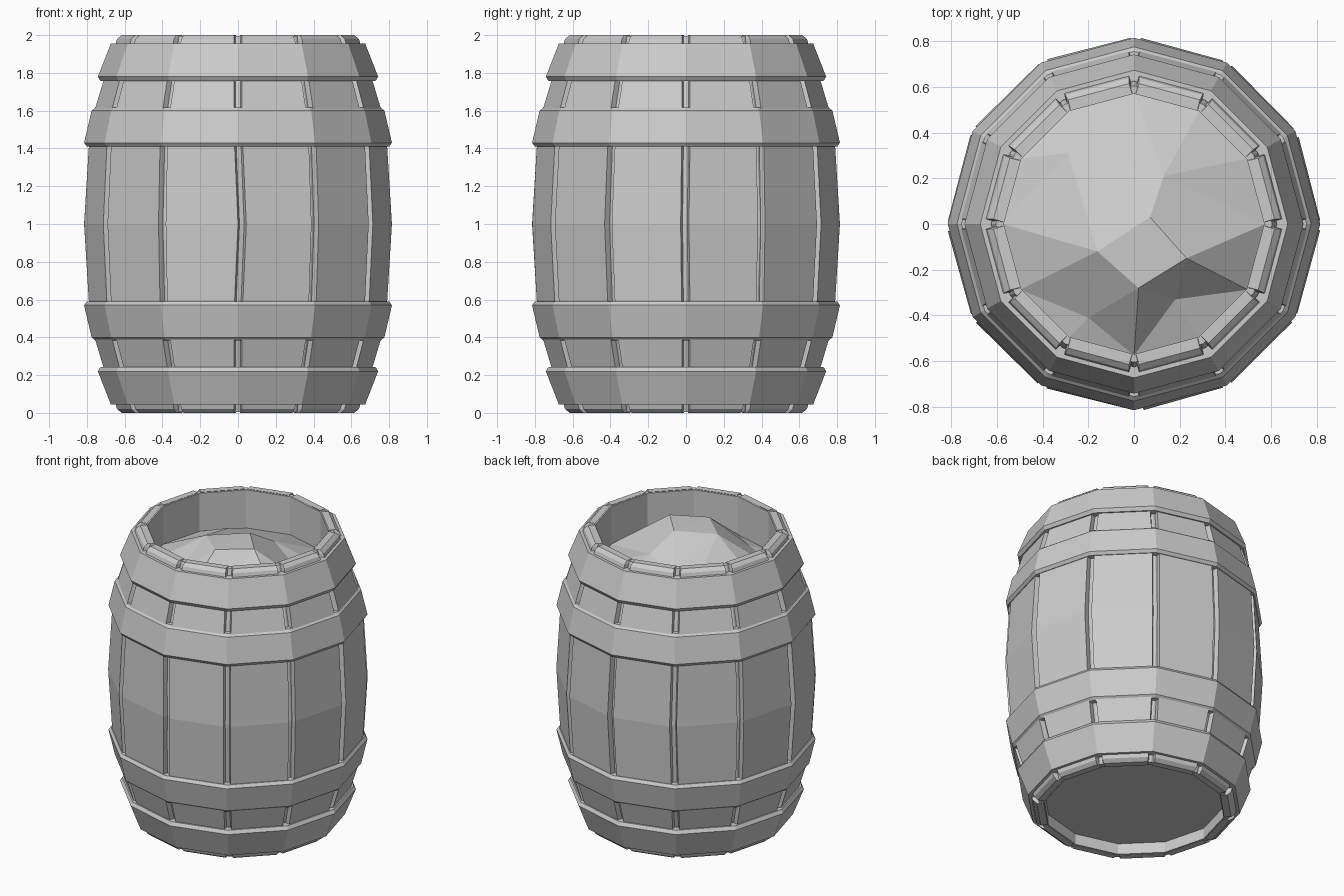
import bpy, bmesh, math, random
from mathutils import Vector, geometry

if "Cube" in bpy.data.objects:
    bpy.data.objects.remove(bpy.data.objects["Cube"])

random.seed(4)
SIDES = 12
STEP = 2 * math.pi / SIDES


def finish(bm, name):
    bmesh.ops.recalc_face_normals(bm, faces=bm.faces)
    me = bpy.data.meshes.new(name)
    bm.to_mesh(me)
    bm.free()
    ob = bpy.data.objects.new(name, me)
    bpy.context.collection.objects.link(ob)
    return ob


def polar(r, a, z):
    return (r * math.cos(a), r * math.sin(a), z)


def lathe(name, profile):
    """Spin a closed (radius, height) profile into a 12-sided ring."""
    bm = bmesh.new()
    rings = [[bm.verts.new(polar(r, i * STEP, z)) for r, z in profile] for i in range(SIDES)]
    n = len(profile)
    for i in range(SIDES):
        a, b = rings[i], rings[(i + 1) % SIDES]
        for j in range(n):
            k = (j + 1) % n
            bm.faces.new((a[j], b[j], b[k], a[k]))
    return finish(bm, name)


# Stave outline, lower half mirrored to the upper half
half = [(0.615, 0.0), (0.64, 0.02), (0.712, 0.24), (0.757, 0.39), (0.79, 0.59)]
outline = half + [(0.815, 1.0)] + [(r, 2 - z) for r, z in reversed(half)]

# Inner wall that shows between the staves
core_half = [(0.605, 0.005), (0.61, 0.02), (0.682, 0.24), (0.727, 0.39), (0.76, 0.59)]
core = core_half + [(0.785, 1.0)] + [(r, 2 - z) for r, z in reversed(core_half)]
lathe("inner_wall", core + [(0.57, 1.995), (0.57, 0.005)])


# Staves: slightly uneven boards with V-shaped gaps at the corners
def stave(index, lean_a, lean_b):
    bm = bmesh.new()
    loops = []
    for r, z in outline:
        w = max(0, 1 - abs(z - 1) / 0.5)
        gap = 0.022 / r
        a = index * STEP + gap + lean_a * w / r
        b = (index + 1) * STEP - gap + lean_b * w / r
        ri = 0.572 if z in (0.0, 2.0) else r - 0.045
        d = 0.012 / r
        loops.append([bm.verts.new(polar(*p, z)) for p in
                      ((r, a), (r, b), (ri, b + d), (ri, a - d))])
    for lo, hi in zip(loops, loops[1:]):
        for j in range(4):
            k = (j + 1) % 4
            bm.faces.new((lo[j], lo[k], hi[k], hi[j]))
    bm.faces.new(loops[0])
    bm.faces.new(loops[-1])
    finish(bm, f"stave_{index + 1}")


leans = [random.uniform(-0.012, 0.012) for _ in range(SIDES)]
leans[9] = 0.022
for i in range(SIDES):
    stave(i, leans[i], leans[(i + 1) % SIDES])

# Hoops: two at the top, mirrored to the bottom
end_hoop = [(0.66, 1.757), (0.728, 1.757), (0.742, 1.78), (0.673, 1.956), (0.625, 1.956)]
mid_hoop = [(0.74, 1.41), (0.80, 1.41), (0.815, 1.43), (0.775, 1.60), (0.755, 1.617), (0.70, 1.617)]
for name, prof in (("end_hoop", end_hoop), ("middle_hoop", mid_hoop)):
    lathe("upper_" + name, prof)
    lathe("lower_" + name, [(r, 2 - z) for r, z in prof])

# Recessed bottom board
bm = bmesh.new()
bm.faces.new([bm.verts.new(polar(0.575, i * STEP, 0.08)) for i in range(SIDES)])
base = finish(bm, "bottom_board")
base.data.flip_normals() if base.data.polygons[0].normal.z > 0 else None

# Lumpy heap of contents inside the open top
heap = [(-0.16, -0.12, 1.95), (0.02, -0.28, 1.96), (0.23, -0.15, 1.97), (0.07, 0.03, 1.97),
        (0.13, 0.21, 1.86), (-0.29, 0.31, 1.80), (-0.12, 0.30, 1.81),
        (-0.20, -0.41, 1.77), (0.18, -0.33, 1.80)]
heap += [polar(0.575, i * STEP, 1.73) for i in range(SIDES)]
flat = [Vector(p[:2]) for p in heap]
ridges = [(0, 1), (1, 2), (2, 3), (3, 0), (1, 7), (1, 8)]
co, _, tris, orig, _, _ = geometry.delaunay_2d_cdt(flat, ridges, [], 0, 1e-5)
bm = bmesh.new()
vs = [bm.verts.new((c.x, c.y, heap[o[0]][2])) for c, o in zip(co, orig)]
for t in tris:
    bm.faces.new([vs[i] for i in t])
contents = finish(bm, "contents")
if sum(p.normal.z for p in contents.data.polygons) < 0:
    contents.data.flip_normals()
